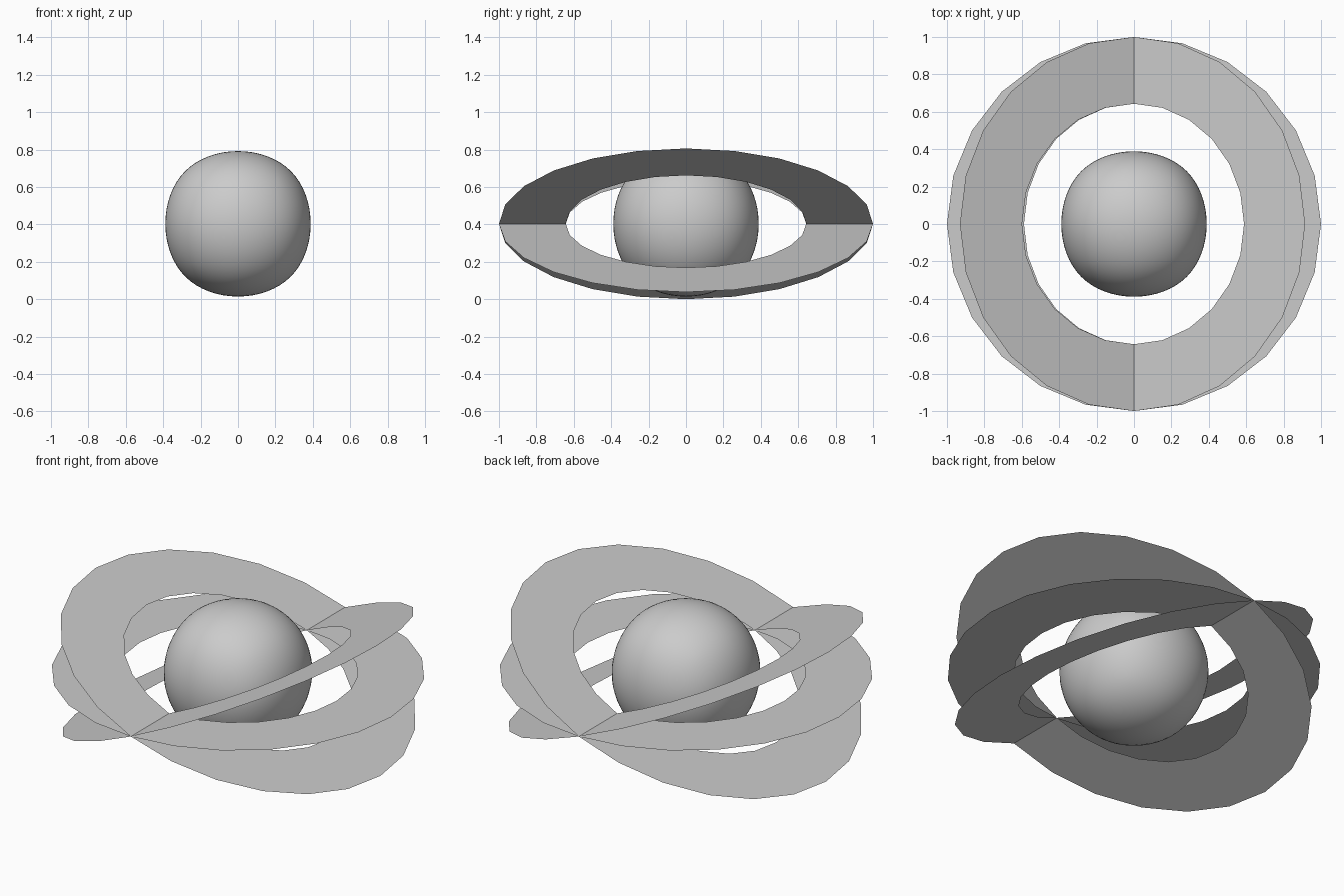
import bpy, bmesh
from math import sin, cos, pi, asin

if "Cube" in bpy.data.objects:
    bpy.data.objects.remove(bpy.data.objects["Cube"])

CENTRE_Z = 0.403
OUTER, INNER, SIDES = 1.0, 0.643, 24


def flat_ring(name, tilt):
    """Paper-thin annulus, tilted about the y axis."""
    bm = bmesh.new()
    loops = []
    for r in (INNER, OUTER):
        loops.append([bm.verts.new((r * cos(2 * pi * i / SIDES), r * sin(2 * pi * i / SIDES), 0))
                      for i in range(SIDES)])
    inner, outer = loops
    for i in range(SIDES):
        j = (i + 1) % SIDES
        bm.faces.new((inner[i], outer[i], outer[j], inner[j]))
    mesh = bpy.data.meshes.new(name)
    bm.to_mesh(mesh)
    bm.free()
    ob = bpy.data.objects.new(name, mesh)
    ob.location.z = CENTRE_Z
    ob.rotation_euler.y = tilt
    bpy.context.collection.objects.link(ob)


# Core ball: a subdivided cube, so very slightly squarish
bpy.ops.mesh.primitive_cube_add(size=2 * 0.463, location=(0, 0, CENTRE_Z))
core = bpy.context.object
core.name = "core_ball"
sub = core.modifiers.new("round", 'SUBSURF')
sub.levels = sub.render_levels = 4
bpy.ops.object.shade_smooth()

# Three rings crossing along the y axis
flat_ring("level_ring", 0)
flat_ring("left_high_ring", asin(0.365))
flat_ring("right_high_ring", -asin(0.403))
